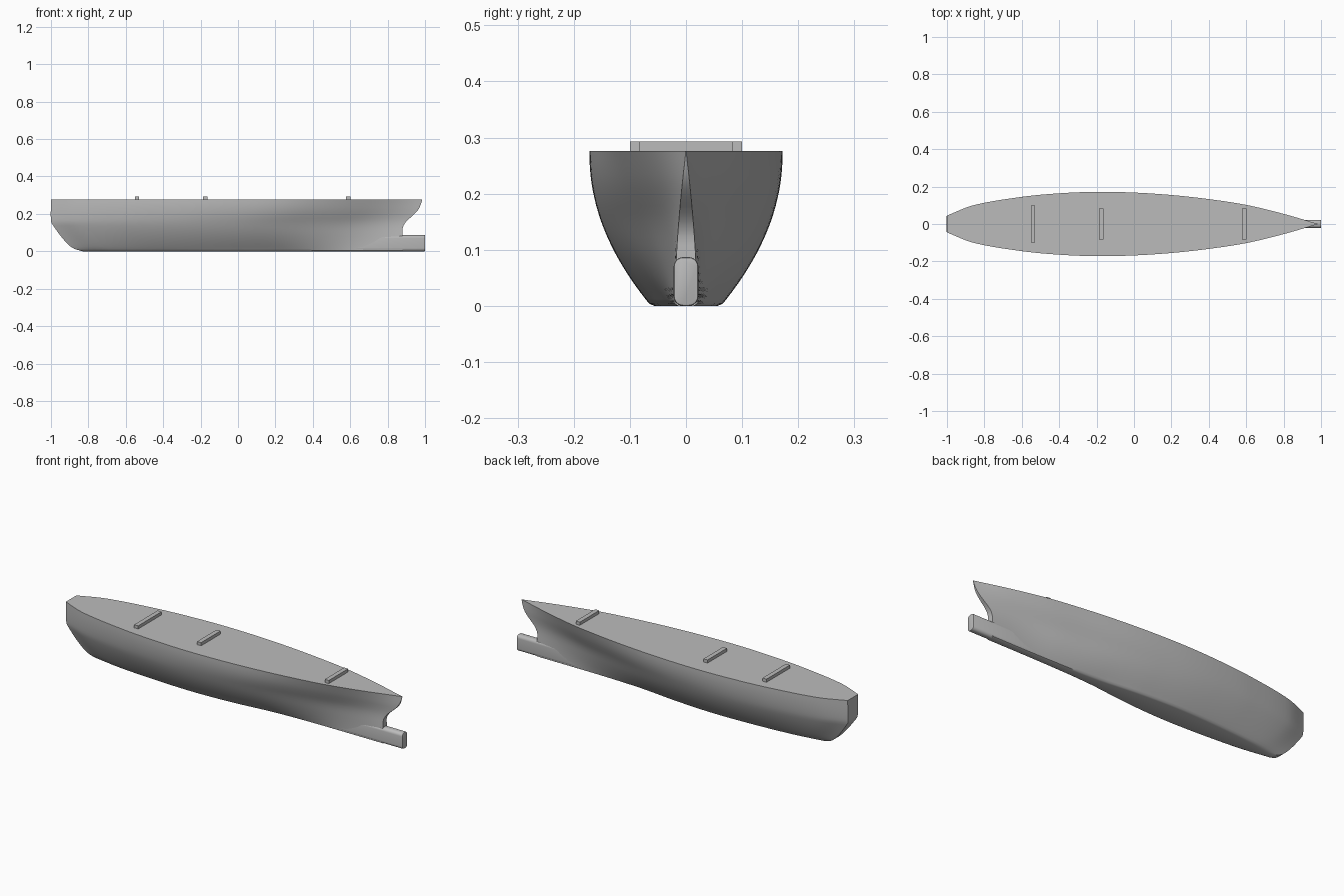
import bpy
import bmesh
import math

cube = bpy.data.objects.get("Cube")
if cube:
    bpy.data.objects.remove(cube, do_unlink=True)

grey = bpy.data.materials.new("hull grey")
grey.use_nodes = True
grey.diffuse_color = (0.5, 0.5, 0.5, 1)
grey.node_tree.nodes["Principled BSDF"].inputs["Base Color"].default_value = (0.5, 0.5, 0.5, 1)

DECK_Z = 0.276


def curve(points, x):
    """Smooth interpolation through (x, value) points."""
    n = len(points)
    x = min(max(x, points[0][0]), points[-1][0])
    i = next(k for k in range(n - 1) if x <= points[k + 1][0])

    def slope(k):
        a, b = points[max(k - 1, 0)], points[min(k + 1, n - 1)]
        return (b[1] - a[1]) / (b[0] - a[0])

    (x0, v0), (x1, v1) = points[i], points[i + 1]
    h = x1 - x0
    t = (x - x0) / h
    return (v0 * (2 * t**3 - 3 * t**2 + 1) + slope(i) * h * (t**3 - 2 * t**2 + t)
            + v1 * (3 * t**2 - 2 * t**3) + slope(i + 1) * h * (t**3 - t**2))


def add_object(name, bm, angle=35):
    bmesh.ops.recalc_face_normals(bm, faces=bm.faces[:])
    mesh = bpy.data.meshes.new(name)
    bm.to_mesh(mesh)
    bm.free()
    mesh.materials.append(grey)
    obj = bpy.data.objects.new(name, mesh)
    bpy.context.collection.objects.link(obj)
    bpy.ops.object.select_all(action="DESELECT")
    obj.select_set(True)
    bpy.context.view_layer.objects.active = obj
    bpy.ops.object.shade_smooth_by_angle(angle=math.radians(angle))
    return obj


# Hull lines: plan outlines along x, end profiles along z
deck_plan = [(-1, .045), (-.86, .1), (-.6, .145), (-.4, .164), (-.2, .172), (0, .168),
             (.2, .155), (.4, .133), (.6, .102), (.8, .054), (.985, 0)]
bottom_plan = [(-1, .015), (-.8, .04), (-.5, .058), (-.25, .062), (0, .05),
               (.25, .028), (.5, .021), (.985, .02)]
fullness = [(-1, 1), (0, 1), (.25, .9), (.55, .5), (.85, 0), (.985, 0)]
stern_profile = [(0, -.83), (.015, -.88), (.06, -.93), (.14, -.99), (.16, -1), (DECK_Z, -1)]
stem_profile = [(0, .88), (.09, .88), (.13, .882), (.16, .9), (.19, .933),
                (.22, .962), (.25, .977), (DECK_Z, .985)]


def half_breadth(x, t):
    deck, bottom, w = (curve(c, x) for c in (deck_plan, bottom_plan, fullness))
    full = 1 - (1 - t) ** 2.1
    flare = t ** 1.7
    y = bottom + (deck - bottom) * (w * full + (1 - w) * flare)
    return y


# Hull: stations lofted between the stern and stem profiles
levels = [0, .004, .012] + [.025 + (DECK_Z - .025) * k / 18 for k in range(19)]
stations = 72
bm = bmesh.new()
rings = []
for i in range(stations + 1):
    s = i / stations
    side = []
    for z in levels:
        x0, x1 = curve(stern_profile, z), curve(stem_profile, z)
        y = half_breadth(-1 + 1.985 * s, z / DECK_Z)
        if z < .004:
            y -= .006
        side.append((x0 + (x1 - x0) * s, max(y, .0005), z))
    ring = [bm.verts.new(p) for p in reversed(side)]
    ring += [bm.verts.new((x, -y, z)) for x, y, z in side]
    rings.append(ring)
count = len(rings[0])
for a, b in zip(rings, rings[1:]):
    for j in range(count):
        k = (j + 1) % count
        bm.faces.new((a[j], a[k], b[k], b[j]))
for ring in (rings[0], rings[-1]):
    for j in range(count // 2 - 1):
        bm.faces.new((ring[j], ring[j + 1], ring[count - 2 - j], ring[count - 1 - j]))
add_object("hull", bm)


def box(name, x0, x1, half_width, z0, z1):
    bm = bmesh.new()
    bmesh.ops.create_cube(bm, size=1)
    for v in bm.verts:
        v.co.x = x0 if v.co.x < 0 else x1
        v.co.y *= 2 * half_width
        v.co.z = z0 if v.co.z < 0 else z1
    return bm


# Forefoot: rounded bar projecting ahead of the stem
bm = box("forefoot", .55, 1, .022, 0, .087)
long_edges = [e for e in bm.edges if abs(e.verts[0].co.x - e.verts[1].co.x) > .1]
bmesh.ops.bevel(bm, geom=long_edges, offset=.017, segments=6, profile=.5, affect="EDGES")
tip = [e for e in bm.edges if all(v.co.x > .99 for v in e.verts)]
bmesh.ops.bevel(bm, geom=tip, offset=.004, segments=2, profile=.5, affect="EDGES")
add_object("forefoot", bm)

# Deck beams
for name, x, half in (("aft_beam", -.54, .1), ("middle_beam", -.175, .083), ("forward_beam", .59, .083)):
    add_object(name, box(name, x - .012, x + .012, half, DECK_Z - .003, .293))
